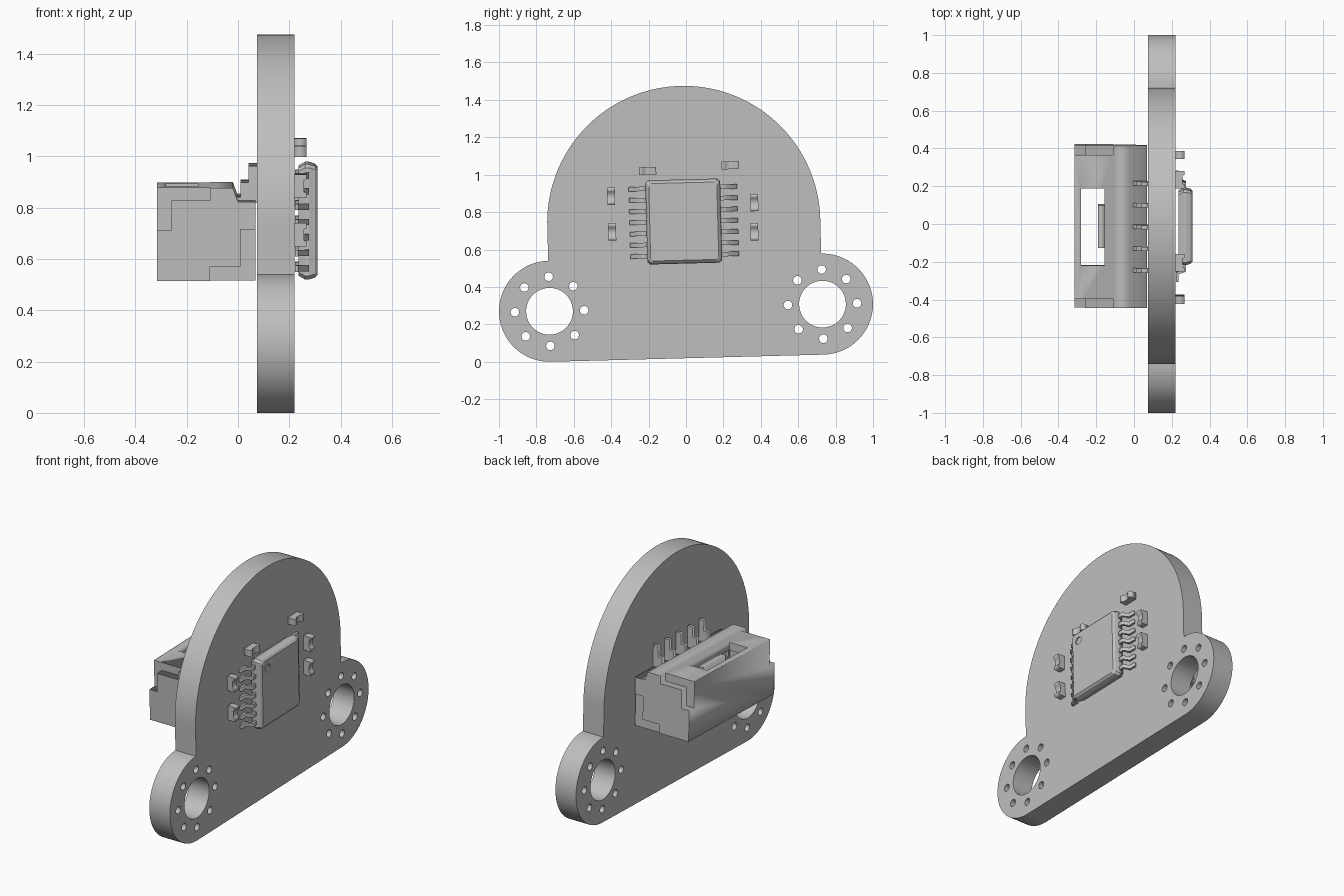
import bpy, bmesh, math
from mathutils import Matrix

if "Cube" in bpy.data.objects:
    bpy.data.objects.remove(bpy.data.objects["Cube"], do_unlink=True)

grey = bpy.data.materials.new("plain grey")
grey.use_nodes = True
COLOUR = (0.52, 0.52, 0.52, 1)
grey.diffuse_color = COLOUR
grey.node_tree.nodes["Principled BSDF"].inputs["Base Color"].default_value = COLOUR

# The whole assembly leans slightly around the x axis
TILT = Matrix.Translation((0, 0, 0.289)) @ Matrix.Rotation(math.radians(1.5), 4, 'X')


def arc(cy, cz, radius, start=0, end=360, steps=48):
    full = end - start == 360
    count = steps if full else steps + 1
    angles = [math.radians(start + (end - start) * i / steps) for i in range(count)]
    return [(cy + radius * math.cos(a), cz + radius * math.sin(a)) for a in angles]


def along_x(a, b, c):
    return c, a, b


def along_y(a, b, c):
    return a, c, b


def finish(name, bm):
    """Clean the mesh, tilt it into place and link it as an object."""
    bmesh.ops.remove_doubles(bm, verts=bm.verts, dist=1e-5)
    bmesh.ops.recalc_face_normals(bm, faces=bm.faces)
    bm.transform(TILT)
    mesh = bpy.data.meshes.new(name)
    bm.to_mesh(mesh)
    bm.free()
    mesh.materials.append(grey)
    obj = bpy.data.objects.new(name, mesh)
    bpy.context.collection.objects.link(obj)
    return obj


def prism(name, loops, low, high, place):
    """Extrude an outline, with optional hole loops, between low and high."""
    curve = bpy.data.curves.new(name, 'CURVE')
    curve.dimensions = '2D'
    curve.fill_mode = 'BOTH'
    curve.extrude = (high - low) / 2
    for loop in loops:
        spline = curve.splines.new('POLY')
        spline.points.add(len(loop) - 1)
        for point, (a, b) in zip(spline.points, loop):
            point.co = (a, b, 0, 1)
        spline.use_cyclic_u = True
    helper = bpy.data.objects.new(name + " outline", curve)
    mesh = bpy.data.meshes.new_from_object(helper)
    bm = bmesh.new()
    bm.from_mesh(mesh)
    for v in bm.verts:
        a, b, c = v.co
        v.co = place(a, b, c + (low + high) / 2)
    bpy.data.objects.remove(helper)
    bpy.data.curves.remove(curve)
    bpy.data.meshes.remove(mesh)
    return finish(name, bm)


def box(name, x, y, z):
    outline = [(x[0], z[0]), (x[1], z[0]), (x[1], z[1]), (x[0], z[1])]
    return prism(name, [outline], y[0], y[1], along_y)


def carve(obj, cutters):
    """Subtract the cutters one by one, then drop them."""
    for cutter in cutters:
        cutter.hide_render = True
        mod = obj.modifiers.new("cut", 'BOOLEAN')
        mod.operation = 'DIFFERENCE'
        mod.solver = 'EXACT'
        mod.object = cutter
    graph = bpy.context.evaluated_depsgraph_get()
    mesh = bpy.data.meshes.new_from_object(obj.evaluated_get(graph))
    obj.modifiers.clear()
    obj.data = mesh
    for cutter in cutters:
        bpy.data.objects.remove(cutter)


def smooth(obj):
    bpy.ops.object.select_all(action='DESELECT')
    obj.select_set(True)
    bpy.context.view_layer.objects.active = obj
    bpy.ops.object.shade_smooth_by_angle(angle=math.radians(30))


# Board: round top, two ears, each with a bore and a ring of small holes
SIDE, EAR, DOME_Z = 0.73, 0.27, 0.456
outline = arc(-SIDE, 0, EAR, 90, 270) + arc(SIDE, 0, EAR, -90, 90)
outline += arc(0, DOME_Z, SIDE, 0, 180, 96)
loops = [outline]
for cy in (-SIDE, SIDE):
    loops.append(arc(cy, 0, 0.125))
    for ring_point in arc(cy, 0, 0.185, steps=8):
        loops.append(arc(*ring_point, 0.023, steps=20))
smooth(prism("board", loops, 0.075, 0.22, along_x))

# Chip body: stacked rectangles with clipped corners, plus a round dimple
CHIP_Z = 0.461
bm = bmesh.new()
rings = []
for x, hy, hz in ((0.235, 0.185, 0.21), (0.262, 0.2, 0.225),
                  (0.276, 0.2, 0.225), (0.3, 0.193, 0.218), (0.31, 0.182, 0.207)):
    c = 0.014
    quarter = [(hy, hz - c), (hy - c, hz)]
    half = quarter + [(-y, z) for y, z in reversed(quarter)]
    ring = half + [(-y, -z) for y, z in half]
    rings.append([bm.verts.new((x, y, CHIP_Z + z)) for y, z in ring])
for lower, upper in zip(rings, rings[1:]):
    for i in range(len(lower)):
        bm.faces.new((lower[i - 1], lower[i], upper[i], upper[i - 1]))
bm.faces.new(rings[0])
bm.faces.new(rings[-1])
chip = finish("chip_body", bm)
carve(chip, [prism("dimple", [arc(-0.129, 0.615, 0.025, steps=24)], 0.302, 0.33, along_x)])

# Chip legs: seven bent strips on each side
leg = [(0.19, 0.262), (0.225, 0.262), (0.24, 0.222), (0.29, 0.222),
       (0.29, 0.236), (0.25, 0.236), (0.235, 0.276), (0.19, 0.276)]
for label, side in (("right", -1), ("left", 1)):
    for i in range(7):
        z = CHIP_Z + (i - 3) * 0.06
        prism(f"chip_leg_{label}_{i}", [[(side * y, x) for y, x in leg]],
              z - 0.012, z + 0.012, lambda a, b, c: (b, a, c))

# Small block parts with a shallow waist between their end caps
L, TOP, DIP = 0.046, 0.268, 0.258
block = [(-L, 0.22), (L, 0.22), (L, TOP), (0.026, TOP), (0.022, DIP),
         (-0.022, DIP), (-0.026, TOP), (-L, TOP)]
spots = [(-0.385, 0.606, True), (-0.384, 0.416, True), (0.38, 0.552, True),
         (0.376, 0.396, True), (-0.186, 0.736, False), (0.255, 0.755, False)]
for i, (cy, cz, upright) in enumerate(spots):
    def place(a, b, c):
        return (b, cy + c, cz + a) if upright else (b, cy + a, cz + c)
    prism(f"block_part_{i}", [block], -0.021, 0.021, place)

# Connector housing: stepped box, open below, with a slot in the top
W, BOTTOM, ROOF = 0.43, 0.2375, 0.5995
FRONT, BACK = -0.315, 0.068
profile = [(FRONT, BOTTOM), (BACK, BOTTOM), (BACK, 0.545), (0, 0.545),
           (-0.02, ROOF), (FRONT, ROOF)]
housing = prism("connector_housing", [profile], -W, W, along_y)
cutters = [box("cavity", (-0.28, -0.05), (-0.36, 0.36), (0.2, 0.55)),
           box("slot", (-0.28, -0.155), (-0.203, 0.203), (0.5, 0.7))]
for s in (-1, 1):
    deep = sorted((s * (W - 0.05), s * 0.5))
    thin = sorted((s * (W - 0.008), s * 0.5))
    cutters += [
        box("upper_notch", (-0.4, -0.11), deep, (0.55, 0.7)),
        box("edge_notch", (-0.4, -0.26), deep, (0.433, 0.7)),
        box("lower_recess", (-0.11, 0.1), thin, (0.2, 0.293)),
        box("rear_recess", (0.01, 0.1), thin, (0.2, 0.438)),
    ]
carve(housing, cutters)
box("connector_tongue", (-0.19, -0.155), (-0.112, 0.112), (0.27, 0.56))

# Connector contacts: stepped tails behind, straight pins in the cavity
tail = [(-0.03, 0.535), (0.074, 0.535), (0.074, 0.68), (0.04, 0.68),
        (0.04, 0.615), (0.01, 0.615), (0.01, 0.56), (-0.03, 0.56)]
for i in range(5):
    y = (i - 2) * 0.115
    prism(f"contact_tail_{i}", [tail], y - 0.011, y + 0.011, along_y)
    box(f"contact_pin_{i}", (-0.12, -0.1), (y - 0.011, y + 0.011), (0.3, 0.56))
